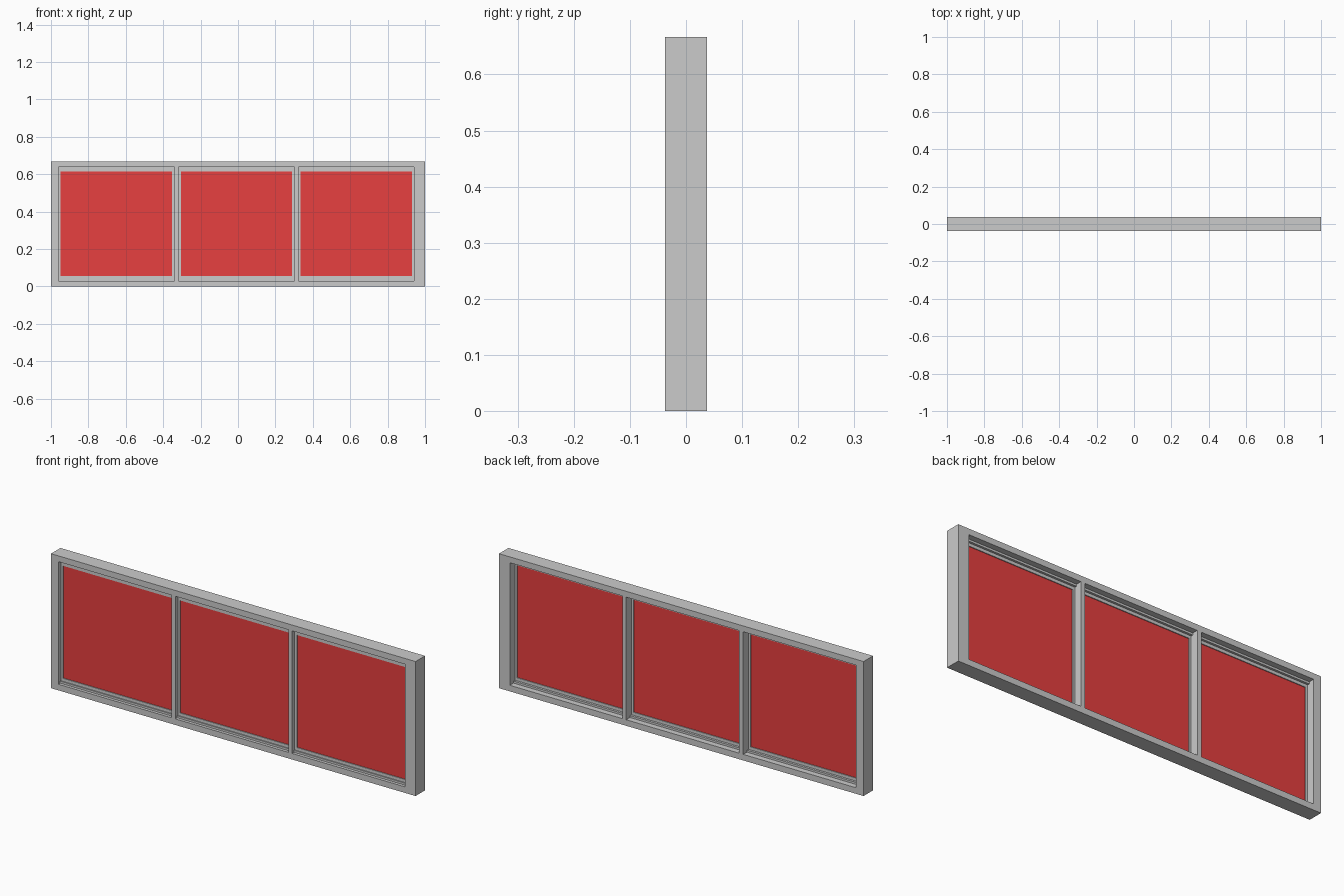
import bpy, bmesh
from mathutils import Vector

if "Cube" in bpy.data.objects:
    bpy.data.objects.remove(bpy.data.objects["Cube"])

D = 0.037            # half depth of the outer frame
H = 0.667            # overall height
Z0, Z1 = 0.03, 0.638  # opening bottom and top
OPENINGS = [(-0.96, -0.34), (-0.318, 0.302), (0.323, 0.941)]

red = bpy.data.materials.new("red_pane")
red.diffuse_color = (0.8, 0.05, 0.05, 1)
red.use_nodes = True
red.node_tree.nodes["Principled BSDF"].inputs["Base Color"].default_value = red.diffuse_color


def boxes(name, items, mat=None):
    """One object from boxes given as (x0, x1, y0, y1, z0, z1)."""
    bm = bmesh.new()
    for x0, x1, y0, y1, z0, z1 in items:
        lo, hi = Vector((x0, y0, z0)), Vector((x1, y1, z1))
        for v in bmesh.ops.create_cube(bm, size=1)["verts"]:
            v.co = (lo + hi) / 2 + v.co * (hi - lo)
    mesh = bpy.data.meshes.new(name)
    bm.to_mesh(mesh)
    bm.free()
    if mat:
        mesh.materials.append(mat)
    obj = bpy.data.objects.new(name, mesh)
    bpy.context.collection.objects.link(obj)
    return obj


def ring(x0, x1, y0, y1, z0, z1, side, rail):
    """Four bars forming a rectangular border."""
    return [(x0, x1, y0, y1, z0, z0 + rail), (x0, x1, y0, y1, z1 - rail, z1),
            (x0, x0 + side, y0, y1, z0 + rail, z1 - rail),
            (x1 - side, x1, y0, y1, z0 + rail, z1 - rail)]


# outer frame: sill, head and two jambs
left, right = OPENINGS[0][0], OPENINGS[-1][1]
boxes("outer_frame", [(-1, 1, -D, D, 0, Z0), (-1, 1, -D, D, Z1, H),
                      (-1, left, -D, D, Z0, Z1), (right, 1, -D, D, Z0, Z1)])

# mullions between neighbouring openings
for a, b in zip(OPENINGS, OPENINGS[1:]):
    boxes("mullion", [(a[1], b[0], -D, D, Z0, Z1)])

for x0, x1 in OPENINGS:
    # sash border with a thicker stop along top and bottom
    boxes("sash", ring(x0, x1, -0.017, -0.003, Z0, Z1, 0.012, 0.025))
    boxes("sash_stop", [(x0, x1, -0.022, 0.008, Z0, Z0 + 0.01),
                        (x0, x1, -0.022, 0.008, Z1 - 0.01, Z1)])
    # coloured pane
    boxes("pane", [(x0 + 0.012, x1 - 0.012, -0.013, -0.007,
                    Z0 + 0.025, Z1 - 0.025)], red)
